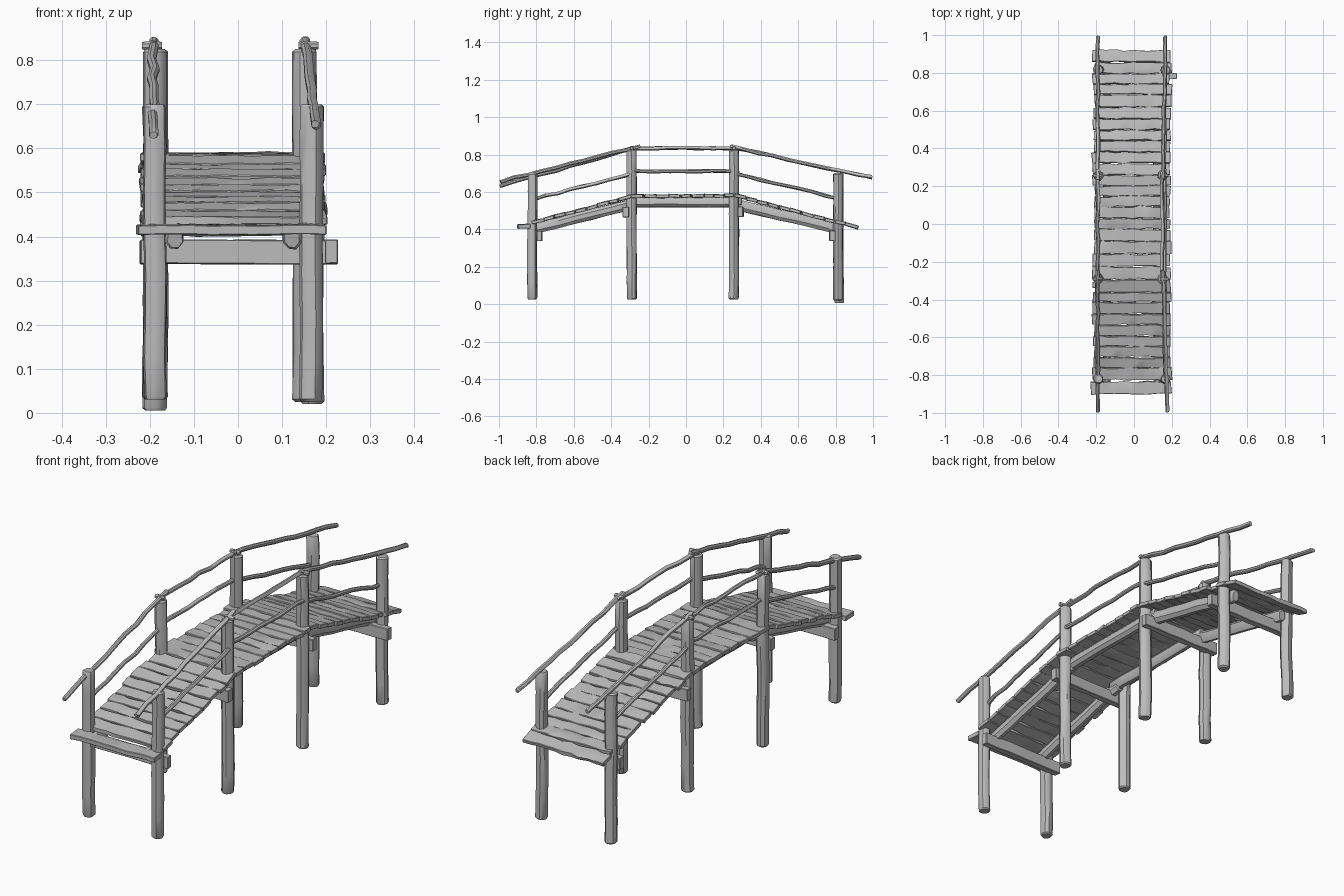
import bpy, bmesh, math, random
from mathutils import Vector, Matrix

random.seed(7)
cube = bpy.data.objects.get("Cube")
if cube:
    bpy.data.objects.remove(cube, do_unlink=True)

# Single weathered wood colour
wood = bpy.data.materials.new("weathered_wood_grey")
wood.use_nodes = True
GREY = (0.5, 0.5, 0.5, 1)
wood.diffuse_color = GREY
wood.node_tree.nodes["Principled BSDF"].inputs["Base Color"].default_value = GREY


def jitter(amount):
    return random.uniform(-amount, amount)


def finish(bm, name, angle=35):
    bmesh.ops.recalc_face_normals(bm, faces=bm.faces)
    mesh = bpy.data.meshes.new(name)
    bm.to_mesh(mesh)
    bm.free()
    mesh.materials.append(wood)
    obj = bpy.data.objects.new(name, mesh)
    bpy.context.collection.objects.link(obj)
    bpy.ops.object.select_all(action='DESELECT')
    obj.select_set(True)
    bpy.context.view_layer.objects.active = obj
    bpy.ops.object.shade_smooth_by_angle(angle=math.radians(angle))
    return obj


def log(name, start, end, rx, ry, sides=10, rings=7, wobble=0.0, rough=0.06):
    """Hewn pole: worn rings swept from start to end, with chamfered ends."""
    start, end = Vector(start), Vector(end)
    axis = end - start
    turn = axis.to_track_quat('Z', 'Y' if abs(axis.z) < axis.length * 0.9 else 'X')
    bm = bmesh.new()
    facets = [1 + jitter(rough) for _ in range(sides)]
    steps = [0.0] + [i / rings for i in range(rings + 1)] + [1.0]
    steps[1] += 0.006 / axis.length
    steps[-2] -= 0.006 / axis.length
    loops = []
    for i, t in enumerate(steps):
        cap = 0.8 if i in (0, len(steps) - 1) else 1.0
        inner = 0 < t < 1
        shift = Vector((jitter(wobble), jitter(wobble), 0)) if inner else Vector()
        ring = []
        for k, f in enumerate(facets):
            a = math.tau * (k + 0.5) / sides
            r = f * cap * (1 + jitter(rough * 0.5))
            p = Vector((math.cos(a) * rx * r, math.sin(a) * ry * r, 0)) + shift
            ring.append(bm.verts.new(start + axis * t + turn @ p))
        loops.append(ring)
    for a, b in zip(loops, loops[1:]):
        for k in range(sides):
            n = (k + 1) % sides
            bm.faces.new((a[k], a[n], b[n], b[k]))
    bm.faces.new(loops[0])
    bm.faces.new(loops[-1])
    return finish(bm, name)


def board(name, centre, size, tilt=0.0, yaw=0.0, cuts=9, rough=0.004):
    """Sawn board along x with ragged long edges."""
    bm = bmesh.new()
    bmesh.ops.create_cube(bm, size=1, matrix=Matrix.Diagonal((*size, 1)))
    long_edges = [e for e in bm.edges
                  if abs(e.verts[0].co.x - e.verts[1].co.x) > size[0] * 0.5]
    bmesh.ops.subdivide_edges(bm, edges=long_edges, cuts=cuts, use_grid_fill=True)
    # Shift each edge column together so the board keeps its thickness
    shifts = {}
    for v in bm.verts:
        key = (round(v.co.x, 4), v.co.y > 0)
        if key not in shifts:
            shifts[key] = Vector((jitter(rough), jitter(rough), jitter(rough * 0.4)))
        v.co += shifts[key]
    bmesh.ops.bevel(bm, geom=[e for e in bm.edges if e.calc_face_angle(0) > 0.9],
                    offset=0.002, segments=1, affect='EDGES')
    place = (Matrix.Translation(centre) @ Matrix.Rotation(tilt, 4, 'X')
             @ Matrix.Rotation(yaw, 4, 'Z'))
    bmesh.ops.transform(bm, matrix=place, verts=bm.verts)
    return finish(bm, name, 25)


KNEE, END = 0.28, 0.90
TOP, LOW = 0.578, 0.415
SLOPE = (TOP - LOW) / (END - KNEE)


def deck_height(y):
    return TOP - max(0, abs(y) - KNEE) * SLOPE


# Posts: y, top height, foot height on the right and on the left
sides = {"right": -0.192, "left": 0.163}
posts = [(-0.82, 0.70, 0.03, 0.025), (-0.29, 0.825, 0.03, 0.025),
         (0.257, 0.825, 0.03, 0.025), (0.815, 0.70, 0.005, 0.02)]
for i, (y, top, foot_r, foot_l) in enumerate(posts):
    for side, x in sides.items():
        lean = -0.012 if side == "left" and 0 < i < 3 else 0.004
        foot = foot_r if side == "right" else foot_l
        log(f"{side}_post_{i + 1}", (x + lean, y + jitter(0.004), foot),
            (x + lean, y, top), 0.027, 0.027, wobble=0.002)

# Cross beams tied to the posts under the deck
for i, (y, z, reach) in enumerate([(-0.785, 0.365, 0.20), (-0.322, 0.493, 0.19),
                                   (0.292, 0.493, 0.19), (0.782, 0.365, 0.228)]):
    board(f"cross_beam_{i + 1}", ((reach - 0.222) / 2, y, z),
          (reach + 0.222, 0.03, 0.055), cuts=5, rough=0.003)

# Stringers carrying the planks
runs = {"front": ((-0.84, 0.397), (-0.27, 0.538)),
        "middle": ((-0.32, 0.545), (0.30, 0.545)),
        "back": ((0.25, 0.538), (0.84, 0.397))}
for run, (a, b) in runs.items():
    for side, x in (("right", -0.143), ("left", 0.122)):
        log(f"{run}_{side}_stringer", (x, *a), (x, *b), 0.022, 0.030,
            sides=8, wobble=0.002)

# Deck planks
y, index = -0.825, 1
while y < 0.90:
    width = random.uniform(0.05, 0.068)
    mid = y + width / 2
    slope = 0 if abs(mid) < KNEE else -math.copysign(math.atan(SLOPE), mid)
    left, right = 0.195 + jitter(0.009), -0.215 + jitter(0.009)
    board(f"deck_plank_{index}", ((left + right) / 2, mid, deck_height(mid) + jitter(0.003)),
          (left - right, width - 0.002, 0.018), slope + jitter(0.06), jitter(0.008))
    y += width
    index += 1
board("front_step_plank", (-0.015, -0.868, 0.416), (0.425, 0.066, 0.022), 0.04, 0.01)

# Handrails and lower rails
for side, x in sides.items():
    right = side == "right"
    front_z = 0.63 if right else 0.655
    out = 0.012 if not right else 0.0
    log(f"{side}_front_handrail", (x + out, -0.995, front_z), (x - out, -0.245, 0.845),
        0.011, 0.011, sides=8, rings=10, wobble=0.004)
    log(f"{side}_middle_handrail", (x - out, -0.30, 0.835), (x - out, 0.29, 0.832),
        0.011, 0.010, sides=8, rings=8, wobble=0.004)
    log(f"{side}_back_handrail", (x - out, 0.235, 0.842), (x + out * 0.3, 0.995, 0.675),
        0.011, 0.011, sides=8, rings=10, wobble=0.004)
    lower = [("front", (-0.82, 0.56), (-0.28, 0.70)), ("middle", (-0.29, 0.712), (0.26, 0.71)),
             ("back", (0.25, 0.70), (0.815, 0.565))]
    for run, a, b in lower:
        log(f"{side}_{run}_lower_rail", (x, *a), (x, *b),
            0.010, 0.010, sides=8, rings=8, wobble=0.004)
    # Knots where the handrails meet on the middle posts
    for tag, ky in (("front", -0.29), ("back", 0.257)):
        log(f"{side}_{tag}_peg", (x - 0.026, ky, 0.833), (x + 0.02, ky, 0.833),
            0.010, 0.010, sides=8, rings=2)
